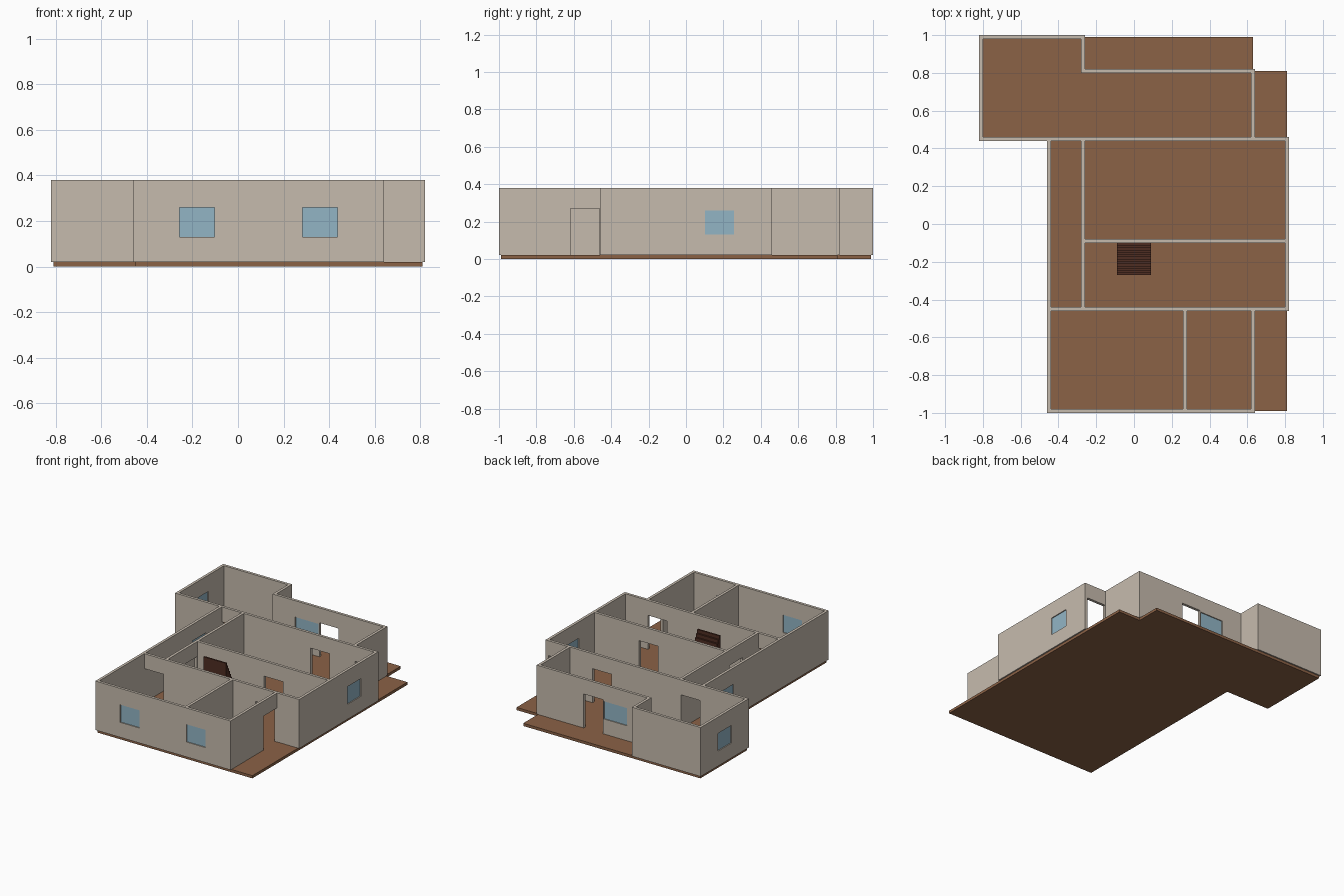
import bpy, bmesh
from mathutils import Vector

if "Cube" in bpy.data.objects:
    bpy.data.objects.remove(bpy.data.objects["Cube"])

FLOOR, TOP, HALF = 0.02, 0.38, 0.01      # floor top, wall top, half wall thickness
DOOR_W, DOOR_TOP = 0.155, 0.27
WIN_W, WIN_LOW, WIN_TOP = 0.155, 0.13, 0.26


def material(name, srgb):
    m = bpy.data.materials.new(name)
    lin = [((c / 255 + 0.055) / 1.055) ** 2.4 for c in srgb]
    m.diffuse_color = (*lin, 1)
    m.use_nodes = True
    m.node_tree.nodes["Principled BSDF"].inputs["Base Color"].default_value = m.diffuse_color
    return m


PLASTER = material("plaster", (198, 187, 174))
WOOD = material("floor_wood", (139, 98, 70))
GLASS = material("window_glass", (146, 181, 197))
DARK = material("dark_wood", (78, 45, 34))


def mesh_object(name, bm, mat):
    bmesh.ops.recalc_face_normals(bm, faces=bm.faces[:])
    me = bpy.data.meshes.new(name)
    bm.to_mesh(me)
    bm.free()
    ob = bpy.data.objects.new(name, me)
    bpy.context.collection.objects.link(ob)
    me.materials.append(mat)
    return ob


def add_box(bm, lo, hi):
    lo, hi = Vector(lo), Vector(hi)
    verts = bmesh.ops.create_cube(bm, size=1)["verts"]
    for v in verts:
        v.co = (lo + hi) / 2 + v.co * (hi - lo)


def extrude_profile(name, points, direction, mat):
    bm = bmesh.new()
    face = bm.faces.new([bm.verts.new(p) for p in points])
    new = bmesh.ops.extrude_face_region(bm, geom=[face])["geom"]
    bmesh.ops.translate(bm, vec=direction,
                        verts=[g for g in new if isinstance(g, bmesh.types.BMVert)])
    return mesh_object(name, bm, mat)


def wall(name, axis, pos, start, end, doors=(), windows=()):
    """Wall along an axis at pos, with openings given by their centres."""
    def span(a, b, half, z0, z1):
        if axis == "x":
            return (a, pos - half, z0), (b, pos + half, z1)
        return (pos - half, a, z0), (pos + half, b, z1)

    bm = bmesh.new()
    add_box(bm, *span(start - HALF, end + HALF, HALF, FLOOR, TOP))
    ob = mesh_object(name, bm, PLASTER)
    wins = [w if isinstance(w, tuple) else (w, WIN_W) for w in windows]
    if not doors and not wins:
        return
    # Cutters for door and window openings
    cut = bmesh.new()
    for d in doors:
        add_box(cut, *span(d - DOOR_W / 2, d + DOOR_W / 2, 0.03, -0.05, DOOR_TOP))
    for c, w in wins:
        add_box(cut, *span(c - w / 2, c + w / 2, 0.03, WIN_LOW, WIN_TOP))
    cutter = mesh_object(name + "_cutter", cut, PLASTER)
    mod = ob.modifiers.new("openings", "BOOLEAN")
    mod.operation, mod.solver, mod.object = "DIFFERENCE", "EXACT", cutter
    deps = bpy.context.evaluated_depsgraph_get()
    ob.data = bpy.data.meshes.new_from_object(ob.evaluated_get(deps))
    ob.modifiers.clear()
    bpy.data.objects.remove(cutter)
    # Panes
    for i, (c, w) in enumerate(wins):
        pane = bmesh.new()
        add_box(pane, *span(c - w / 2, c + w / 2, 0.003, WIN_LOW, WIN_TOP))
        mesh_object(f"{name}_pane_{i + 1}", pane, GLASS)


# Floor slab
outline = [(-0.45, -0.99), (0.81, -0.99), (0.81, 0.81), (0.63, 0.81),
           (0.63, 0.99), (-0.81, 0.99), (-0.81, 0.45), (-0.45, 0.45)]
extrude_profile("floor_slab", [(x, y, 0) for x, y in outline], (0, 0, FLOOR), WOOD)

# Outer walls
wall("front_wall", "x", -0.99, -0.45, 0.63, windows=(-0.18, 0.36))
wall("porch_wall", "y", 0.63, -0.99, -0.45, doors=(-0.54,))
wall("right_wall", "y", 0.81, -0.45, 0.45, windows=(0.18,))
wall("back_right_wall", "y", 0.63, 0.45, 0.81)
wall("back_wall", "x", 0.81, -0.27, 0.63, doors=(0.18,), windows=((0.0, 0.19),))
wall("back_step_wall", "y", -0.27, 0.81, 0.99)
wall("back_left_wall", "x", 0.99, -0.81, -0.27)
wall("wing_left_wall", "y", -0.81, 0.45, 0.99, windows=(0.72,))
wall("left_wall", "y", -0.45, -0.99, 0.45, windows=(0.18,))

# Inner walls
wall("rear_partition", "x", 0.45, -0.81, 0.81, doors=(-0.36, 0.36, 0.72))
wall("front_partition", "x", -0.45, -0.45, 0.81, doors=(-0.36, 0.54))
wall("middle_partition", "x", -0.09, -0.27, 0.81, doors=(0.36,))
wall("hall_partition", "y", -0.27, -0.45, 0.45, doors=(-0.18,))
wall("front_room_partition", "y", 0.27, -0.99, -0.45)

# Staircase rising toward the front
steps, y0, y1 = 14, -0.10, -0.27
run, rise = (y1 - y0) / steps, (TOP - 0.002 - FLOOR) / steps
profile = [(-0.09, y0, FLOOR)]
for i in range(steps):
    z = FLOOR + rise * (i + 1)
    profile += [(-0.09, y0 + run * i, z), (-0.09, y0 + run * (i + 1), z)]
profile.append((-0.09, y1, FLOOR))
extrude_profile("staircase", profile, (0.18, 0, 0), DARK)
